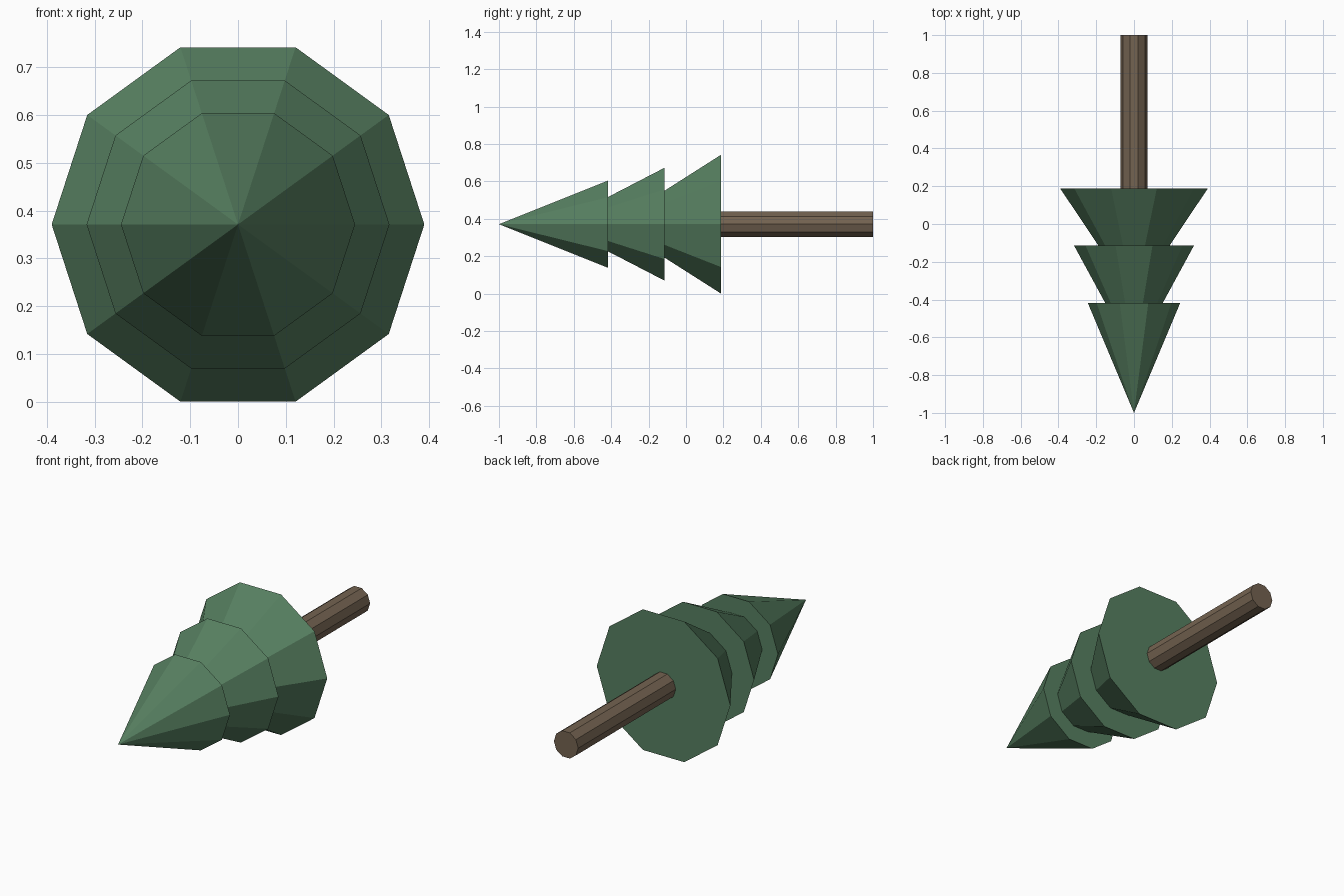
import bpy
from math import radians

cube = bpy.data.objects.get("Cube")
if cube:
    bpy.data.objects.remove(cube, do_unlink=True)

SIDES = 10
AXIS_Z = 0.371


def make_material(name, color):
    mat = bpy.data.materials.new(name)
    mat.use_nodes = True
    mat.diffuse_color = color
    mat.node_tree.nodes["Principled BSDF"].inputs["Base Color"].default_value = color
    return mat


def lying_cone(name, base_y, tip_y, base_r, tip_r, mat):
    """Ten-sided cone along the y axis, tip towards -y, a corner pointing to +x."""
    bpy.ops.mesh.primitive_cone_add(
        vertices=SIDES, radius1=base_r, radius2=tip_r, depth=base_y - tip_y,
        location=(0, (base_y + tip_y) / 2, AXIS_Z), rotation=(radians(90), 0, 0))
    obj = bpy.context.object
    obj.name = name
    # Turn the ring a quarter so that corners lie on the x axis
    for v in obj.data.vertices:
        v.co.x, v.co.y = v.co.y, -v.co.x
    obj.data.materials.append(mat)
    return obj


green = make_material("needle green", (0.095, 0.215, 0.119, 1))
brown = make_material("bark brown", (0.175, 0.125, 0.082, 1))

# Overlapping foliage tiers, widest next to the trunk
TIER_LENGTH = 0.583
tiers = (("lower_foliage", 0.187, 0.39),
         ("middle_foliage", -0.115, 0.317),
         ("upper_foliage", -0.417, 0.245))
for name, base_y, radius in tiers:
    lying_cone(name, base_y, base_y - TIER_LENGTH, radius, 0, green)

# Trunk
lying_cone("trunk", 1.0, 0.15, 0.071, 0.071, brown)
